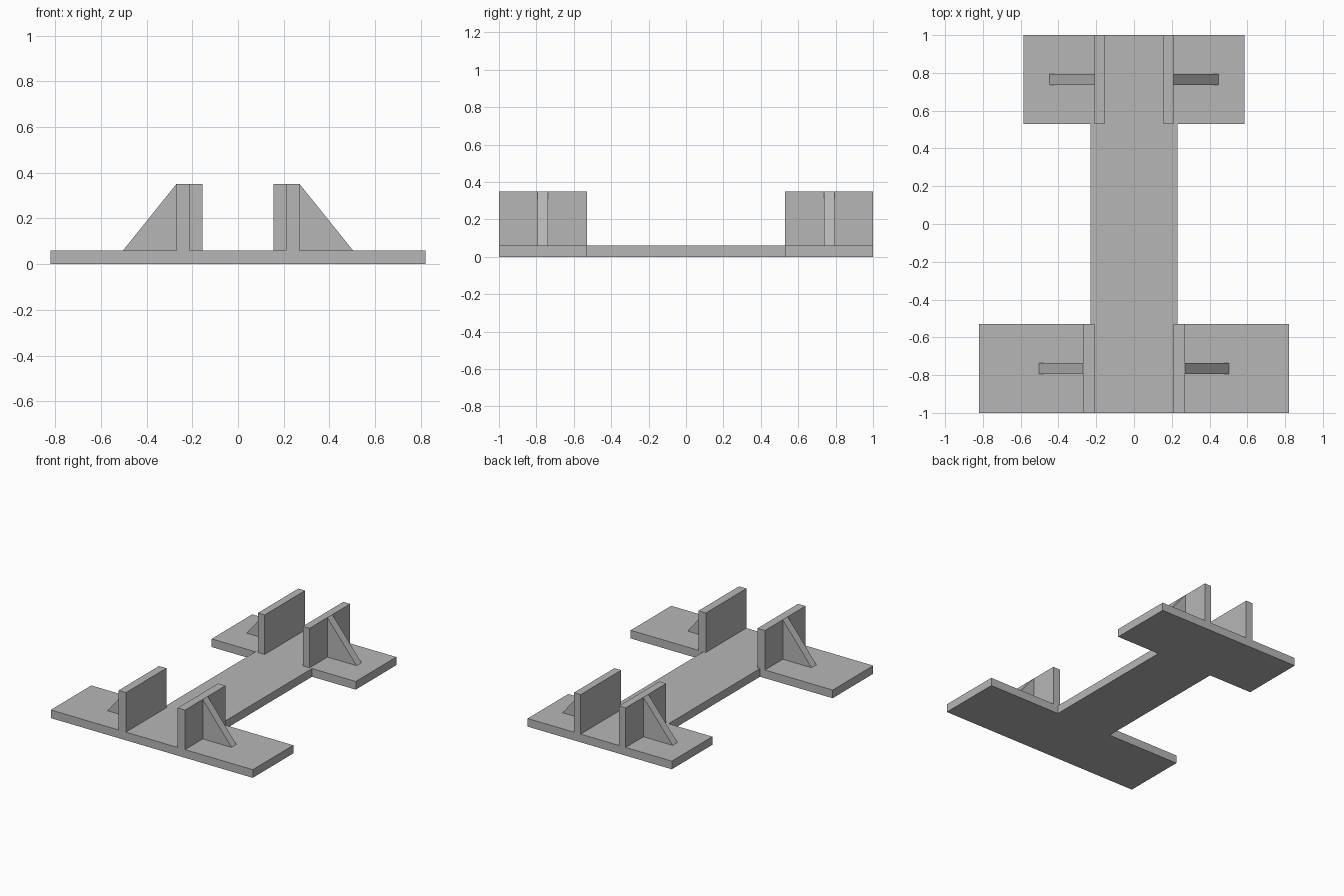
import bpy
import bmesh
from mathutils import Vector

cube = bpy.data.objects.get("Cube")
if cube:
    bpy.data.objects.remove(cube)

grey = bpy.data.materials.new("plain grey")
grey.use_nodes = True
COLOUR = (0.47, 0.47, 0.47, 1)
grey.diffuse_color = COLOUR
bsdf = next(n for n in grey.node_tree.nodes if n.type == 'BSDF_PRINCIPLED')
bsdf.inputs["Base Color"].default_value = COLOUR
bsdf.inputs["Roughness"].default_value = 0.7

BASE_TOP, WALL_TOP = 0.06, 0.35
INNER_Y, OUTER_Y = 0.53, 1.0


def prism(name, outline, offset):
    """Extrude a flat 3D outline along an offset into a closed solid."""
    bm = bmesh.new()
    face = bm.faces.new([bm.verts.new(p) for p in outline])
    result = bmesh.ops.extrude_face_region(bm, geom=[face], use_keep_orig=True)
    moved = [v for v in result["geom"] if isinstance(v, bmesh.types.BMVert)]
    bmesh.ops.translate(bm, verts=moved, vec=Vector(offset))
    bmesh.ops.recalc_face_normals(bm, faces=bm.faces)
    mesh = bpy.data.meshes.new(name)
    bm.to_mesh(mesh)
    bm.free()
    mesh.materials.append(grey)
    obj = bpy.data.objects.new(name, mesh)
    bpy.context.collection.objects.link(obj)
    return obj


# Base plate: wide front foot, narrow spine, shorter back foot
half = [(0.82, -OUTER_Y), (0.82, -INNER_Y), (0.23, -INNER_Y),
        (0.23, INNER_Y), (0.585, INNER_Y), (0.585, OUTER_Y)]
outline = half + [(-x, y) for x, y in reversed(half)]
prism("base_plate", [(x, y, 0) for x, y in outline], (0, 0, BASE_TOP))

# Upright walls with triangular braces on their outer sides
ends = {"front": (-1, 0.21, 0.27, 0.503), "back": (1, 0.155, 0.21, 0.447)}
for end, (facing, inner, outer, toe) in ends.items():
    for side, s in (("left", 1), ("right", -1)):
        wall = [(inner, BASE_TOP), (outer, BASE_TOP),
                (outer, WALL_TOP), (inner, WALL_TOP)]
        prism(f"{end}_{side}_wall",
              [(s * x, facing * INNER_Y, z) for x, z in wall],
              (0, facing * (OUTER_Y - INNER_Y), 0))
        brace = [(outer, BASE_TOP), (toe, BASE_TOP), (outer, WALL_TOP)]
        prism(f"{end}_{side}_brace",
              [(s * x, facing * 0.737, z) for x, z in brace],
              (0, facing * 0.057, 0))
